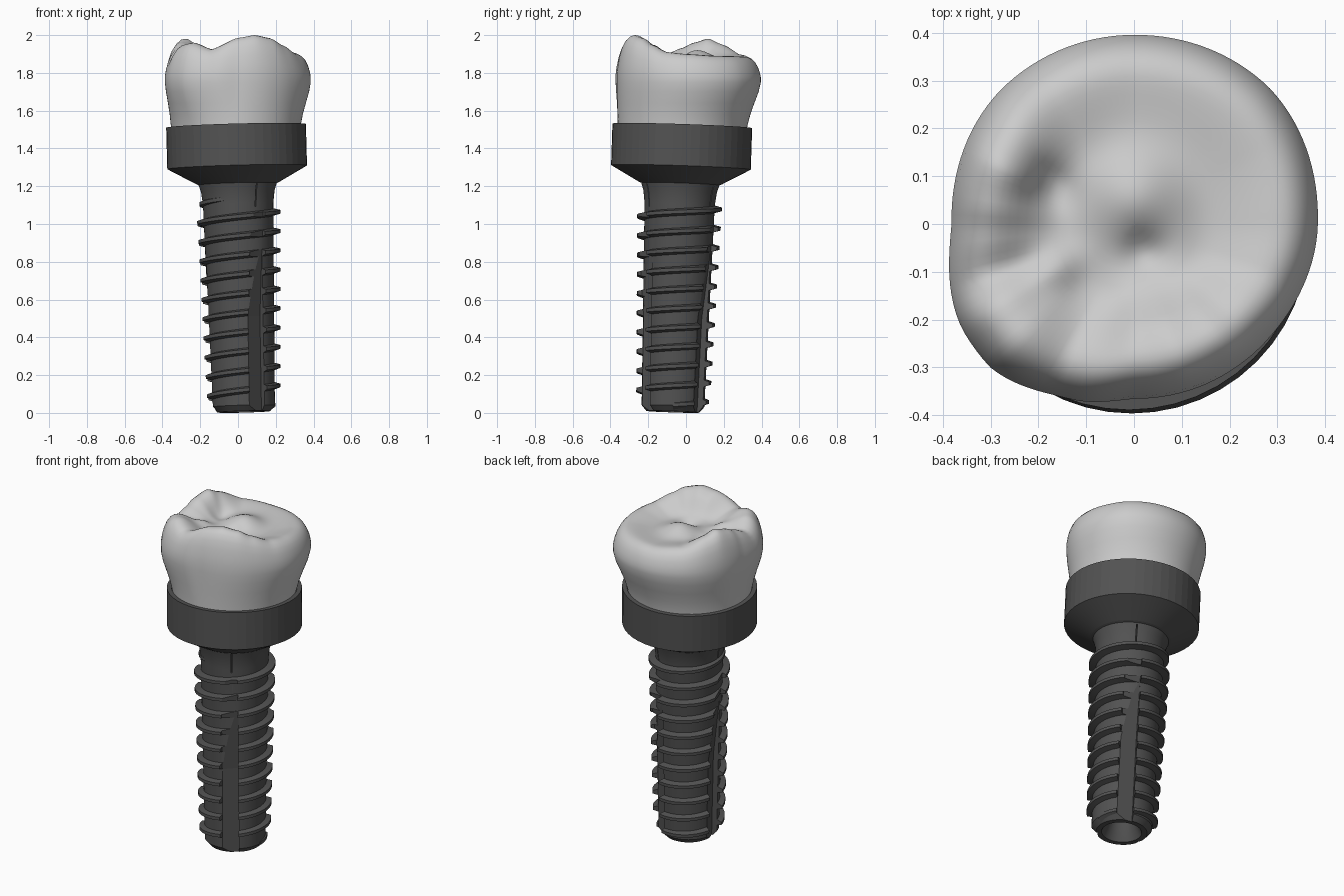
import bpy
from math import sin, cos, pi, radians, exp, hypot
from mathutils import Vector, Matrix

if "Cube" in bpy.data.objects:
    bpy.data.objects.remove(bpy.data.objects["Cube"])

# slightly tilted axis shared by all metal parts
AXIS = Vector((-0.04, 0.05, 1.5))
TILT = Matrix.Translation((0.03, -0.07, 0.006)) @ AXIS.to_track_quat('Z', 'Y').to_matrix().to_4x4()
# keep the twist about the axis at zero
TILT = Matrix.Translation((0.03, -0.07, 0.006)) @ \
    Vector((0, 0, 1)).rotation_difference(AXIS).to_matrix().to_4x4()

metal = bpy.data.materials.new("dark_metal")
metal.diffuse_color = (0.085, 0.085, 0.085, 1)
metal.use_nodes = True
metal.node_tree.nodes["Principled BSDF"].inputs["Base Color"].default_value = metal.diffuse_color


def loft(name, rings, matrix=None, mat=None, angle=None):
    """Skin equal-length closed rings and cap both ends."""
    n = len(rings[0])
    verts = [p for r in rings for p in r]
    faces = [(i * n + j, i * n + (j + 1) % n, (i + 1) * n + (j + 1) % n, (i + 1) * n + j)
             for i in range(len(rings) - 1) for j in range(n)]
    faces += [tuple(range(n))[::-1], tuple(range(len(verts) - n, len(verts)))]
    me = bpy.data.meshes.new(name)
    me.from_pydata(verts, [], faces)
    import bmesh
    bm = bmesh.new()
    bm.from_mesh(me)
    bmesh.ops.recalc_face_normals(bm, faces=bm.faces)
    bm.to_mesh(me)
    bm.free()
    ob = bpy.data.objects.new(name, me)
    bpy.context.collection.objects.link(ob)
    if matrix:
        ob.matrix_world = matrix
    if mat:
        me.materials.append(mat)
    if angle:
        bpy.ops.object.select_all(action='DESELECT')
        ob.select_set(True)
        bpy.context.view_layer.objects.active = ob
        bpy.ops.object.shade_smooth_by_angle(angle=radians(angle))
    return ob


def lathe(name, profile, n, angle):
    rings = [[(r * cos(2 * pi * k / n), r * sin(2 * pi * k / n), z) for k in range(n)]
             for r, z in profile]
    return loft(name, rings, TILT, metal, angle)


# implant core with hollow tip
core = lathe("implant_core", [(0.07, 0.10), (0.09, 0.04), (0.11, 0.0), (0.14, 0.0), (0.166, 0.03),
                              (0.186, 1.10), (0.195, 1.17), (0.215, 1.23)], 64, 30)

# collar
lathe("collar", [(0.19, 1.20), (0.22, 1.212), (0.37, 1.295), (0.37, 1.515),
                 (0.345, 1.515), (0.335, 1.48)], 48, 5)

# helical thread
PITCH, TURNS, SEG = 0.1022, 10.7, 48
steps = int(TURNS * SEG)
rings = []
for i in range(steps + 1):
    a = 2 * pi * i / SEG
    z = 0.033 + PITCH * i / SEG
    fade = min(1, i / 16, (steps - i) / 20)
    root = 0.166 + 0.018 * z - 0.02
    tip = root + 0.022 + fade * (0.026 + 0.010 * z)
    rings.append([(r * cos(a), r * sin(a), z + dz) for r, dz in
                  ((root, -0.026), (tip, -0.010), (tip, 0.008), (root, 0.022))])
thread = loft("implant_thread", rings, TILT, metal, 30)

# cutting flutes and neck slots, three around the axis
section = ((0.035, 0.138), (0.035, 0.32), (-0.13, 0.32), (-0.055, 0.166))
slot = ((0.003, 0.17), (0.003, 0.30), (-0.003, 0.30), (-0.003, 0.17))
cutters = []
for ang in (-60, 60, 180):
    m = TILT @ Matrix.Rotation(radians(ang), 4, 'Z')
    cutters.append(loft("flute_cutter", [[(r + o, t, z) for t, r in section] for z, o in
                                         ((-0.1, -0.012), (0.5, 0.0), (1.05, 0.062))], m))
    cutters.append(loft("slot_cutter", [[(r, t, z) for t, r in slot] for z in (1.08, 1.2)], m))
for c in cutters:
    c.hide_render = True
    c.hide_viewport = True
    for ob in (core, thread):
        if ob is thread and c.name.startswith("slot"):
            continue
        b = ob.modifiers.new("flute", 'BOOLEAN')
        b.operation, b.solver, b.object = 'DIFFERENCE', 'EXACT', c


def around(table, deg):
    """Smooth periodic interpolation of (angle, value) pairs."""
    pts = table + [(table[0][0] + 360, table[0][1])]
    for (a, u), (b, v) in zip(pts, pts[1:]):
        if a <= deg <= b:
            s = (deg - a) / (b - a)
            s = 0.5 * s + 0.5 * s * s * (3 - 2 * s)
            return u + (v - u) * s


# crown: widest outline and rim height by angle
OUTLINE = [(0, .385), (45, .402), (90, .396), (135, .396), (180, .382), (212, .422), (225, .425),
           (250, .39), (270, .366), (300, .368), (320, .37)]
RIM = [(0, 1.90), (30, 1.89), (90, 1.885), (120, 1.90), (145, 1.955), (157, 1.982), (172, 1.96),
       (185, 1.93), (199, 1.90), (212, 1.95), (225, 1.96), (243, 1.925), (270, 1.985),
       (288, 2.0), (305, 1.985), (320, 1.95), (340, 1.91)]
BUMPS = [(0.0, 0.06, 0.055, 0.10), (0.02, -0.06, -0.03, 0.05), (-0.18, 0.08, -0.03, 0.05),
         (-0.16, -0.09, 0.03, 0.05), (0.04, -0.18, 0.03, 0.09)]


def crown_point(deg, rad, z):
    return (rad * cos(radians(deg)), rad * sin(radians(deg)), z)


N = 120
degs = [360 * k / N for k in range(N)]
rings = []
# flank from collar up to the widest line
for z, f in ((1.47, -0.1), (1.52, 0.0), (1.58, 0.22), (1.64, 0.52), (1.70, 0.84), (1.75, 1.0)):
    ring = []
    for d in degs:
        c = radians(d)
        base = 0.343 - 0.012 * cos(c) - 0.018 * sin(c)
        ring.append(crown_point(d, base + (around(OUTLINE, d) - base) * f, z))
    rings.append(ring)
# rounded shoulder up to the rim
for s, h in ((1.0, .2), (.985, .4), (.96, .6), (.925, .78), (.88, .91), (.83, .98), (.78, 1.0)):
    rings.append([crown_point(d, around(OUTLINE, d) * s, 1.75 + (around(RIM, d) - 1.75) * h)
                  for d in degs])
# chewing surface with a central mound and pits
for k in range(1, 17):
    s = 0.78 * (1 - k / 16.3)
    e = min(1, k / 9)
    e = e * e * (3 - 2 * e)
    ring = []
    for d in degs:
        x, y, _ = crown_point(d, around(OUTLINE, d) * s, 0)
        dent = sum(h * exp(-(hypot(x - bx, y - by) / w) ** 2) for bx, by, h, w in BUMPS)
        ring.append((x, y, around(RIM, d) * (1 - e) + 1.865 * e + dent * min(1, k / 4)))
    rings.append(ring)
loft("tooth_crown", rings, angle=60)
